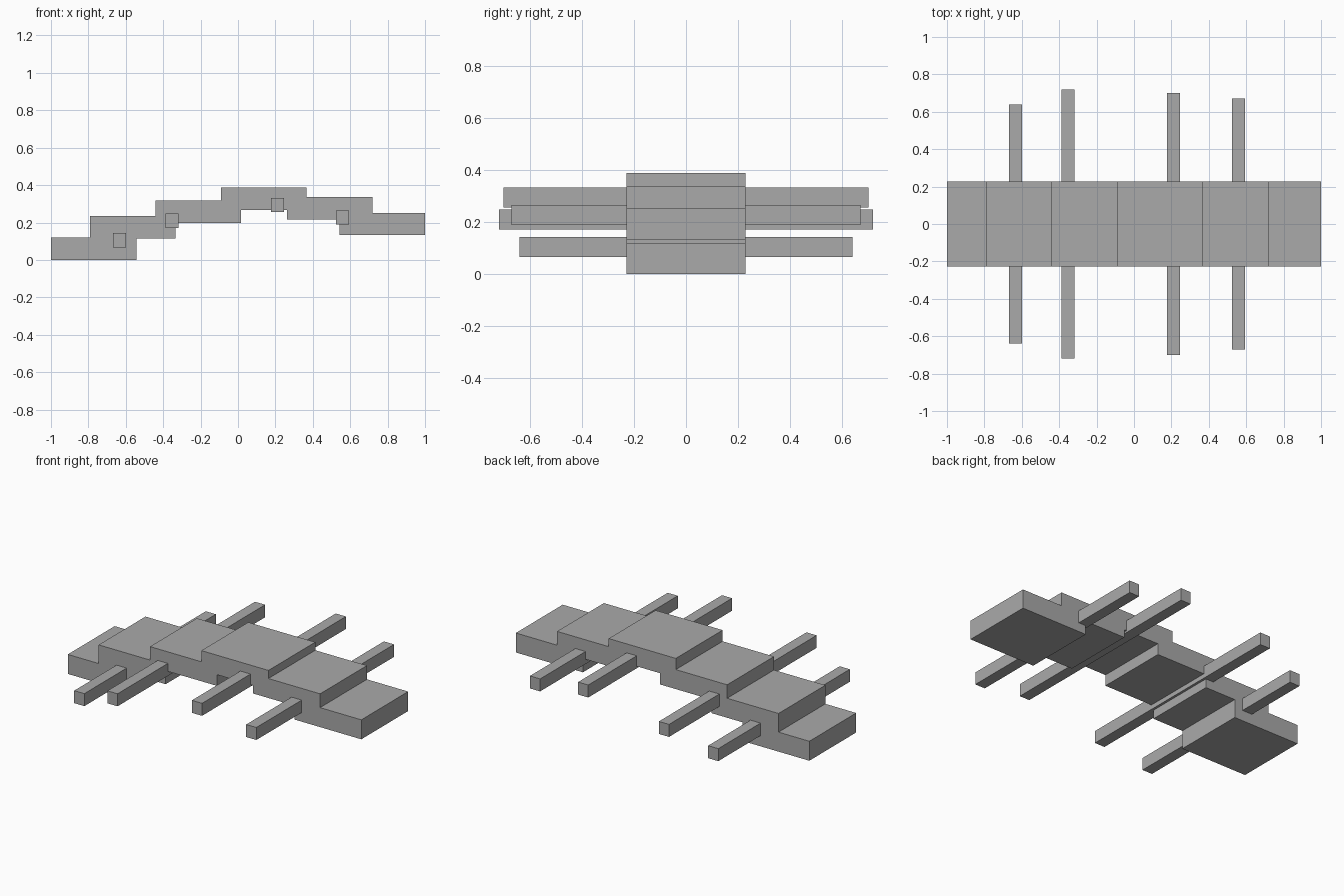
import bpy

if "Cube" in bpy.data.objects:
    bpy.data.objects.remove(bpy.data.objects["Cube"], do_unlink=True)

grey = bpy.data.materials.new("plain_grey")
grey.use_nodes = True
colour = (0.4, 0.4, 0.4, 1)
grey.diffuse_color = colour
grey.node_tree.nodes["Principled BSDF"].inputs["Base Color"].default_value = colour


def box(name, x, z, size):
    """Box centred on y = 0, with its lowest left edge at x, z."""
    sx, sy, sz = size
    bpy.ops.mesh.primitive_cube_add(size=1, location=(x + sx / 2, 0, z + sz / 2))
    ob = bpy.context.object
    ob.name = name
    ob.scale = size
    bpy.ops.object.transform_apply(location=False, rotation=False, scale=True)
    ob.data.materials.append(grey)


# Overlapping body segments, rising to an arch
segments = [(-1, 0), (-0.79, 0.115), (-0.44, 0.198),
            (-0.09, 0.267), (0.262, 0.217), (0.543, 0.132)]
for i, (x, z) in enumerate(segments, 1):
    box(f"body_segment_{i}", x, z, (0.457, 0.456, 0.12))

# Crossbars running through the body: left edge, underside, half length
bars = [(-0.668, 0.066, 0.64), (-0.387, 0.17, 0.718),
        (0.176, 0.255, 0.70), (0.525, 0.188, 0.67)]
for i, (x, z, reach) in enumerate(bars, 1):
    box(f"crossbar_{i}", x, z, (0.069, 2 * reach, 0.077))
